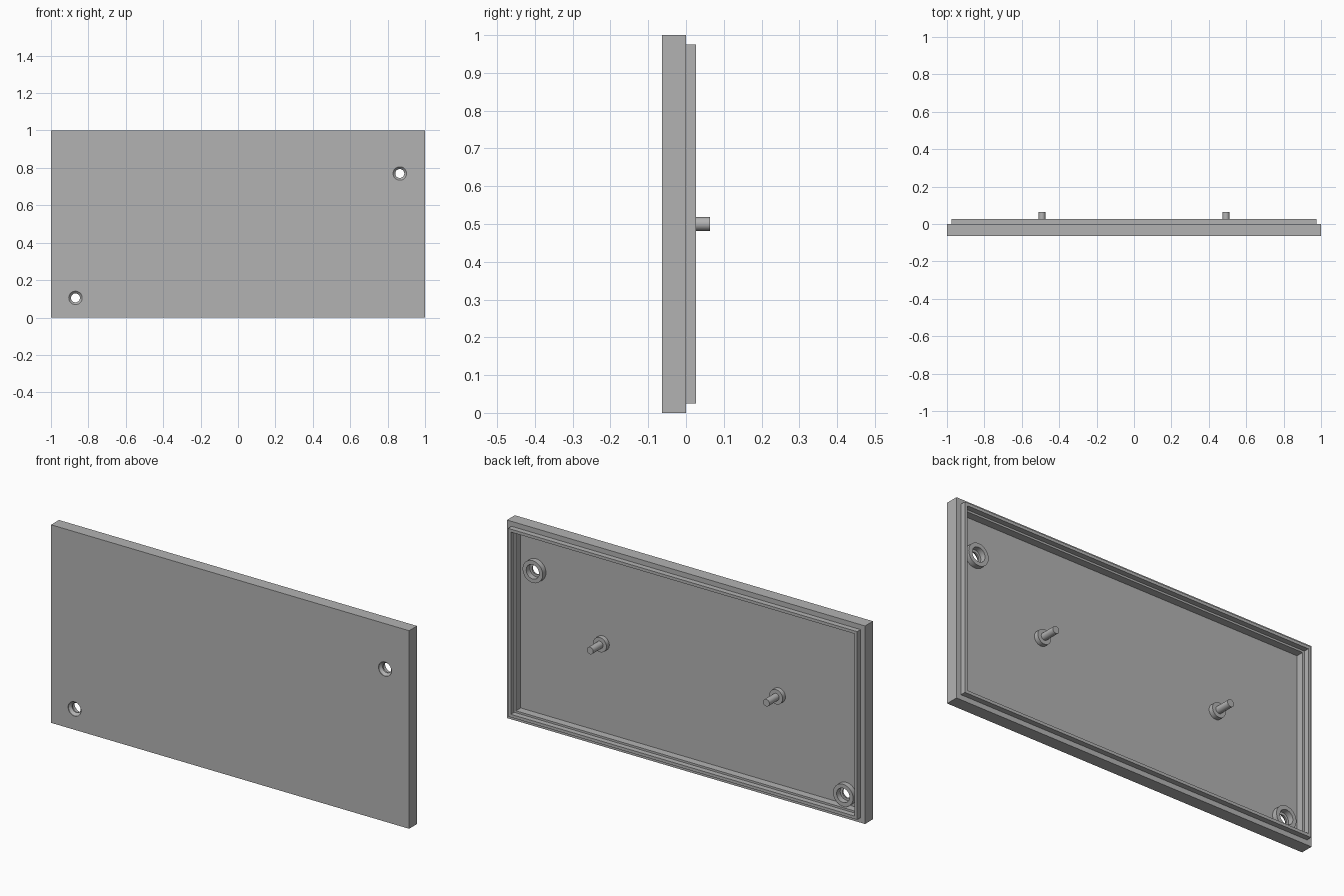
import bpy, bmesh, math

cube = bpy.data.objects.get("Cube")
if cube:
    bpy.data.objects.remove(cube, do_unlink=True)

grey = bpy.data.materials.new("plain_grey")
grey.use_nodes = True
colour = (0.45, 0.45, 0.45, 1)
grey.diffuse_color = colour
grey.node_tree.nodes["Principled BSDF"].inputs["Base Color"].default_value = colour


def loft(name, loops):
    """Skin a list of closed loops and cap both ends."""
    bm = bmesh.new()
    rings = [[bm.verts.new(p) for p in loop] for loop in loops]
    n = len(rings[0])
    for a, b in zip(rings, rings[1:]):
        for i in range(n):
            j = (i + 1) % n
            bm.faces.new((a[i], a[j], b[j], b[i]))
    bm.faces.new(rings[0])
    bm.faces.new(rings[-1])
    bmesh.ops.recalc_face_normals(bm, faces=bm.faces)
    mesh = bpy.data.meshes.new(name)
    bm.to_mesh(mesh)
    bm.free()
    mesh.materials.append(grey)
    obj = bpy.data.objects.new(name, mesh)
    bpy.context.collection.objects.link(obj)
    return obj


def rectangle(inset, y):
    w, low, high = 1 - inset, inset, 1 - inset
    return [(-w, y, low), (w, y, low), (w, y, high), (-w, y, high)]


def turned(name, x, z, profile, sides=48):
    """Round part about an axis along y, from (radius, y) pairs."""
    turns = [2 * math.pi * i / sides for i in range(sides)]
    return loft(name, [[(x + r * math.cos(t), y, z + r * math.sin(t)) for t in turns]
                       for r, y in profile])


def activate(obj):
    bpy.ops.object.select_all(action='DESELECT')
    obj.select_set(True)
    bpy.context.view_layer.objects.active = obj


def cut(obj, cutter):
    mod = obj.modifiers.new("hole", 'BOOLEAN')
    mod.operation = 'DIFFERENCE'
    mod.solver = 'EXACT'
    mod.object = cutter
    activate(obj)
    bpy.ops.object.modifier_apply(modifier=mod.name)


FRONT, RIM, LIP, FLOOR, BOSS = -0.063, 0.0, 0.027, -0.038, -0.012
BURIED = FLOOR - 0.004

# Panel: outer wall, rim, raised lip, inner ledge and recessed floor
panel = loft("cover_panel", [rectangle(d, y) for d, y in (
    (0, FRONT), (0, RIM), (0.025, RIM), (0.025, LIP),
    (0.04, LIP), (0.04, RIM), (0.05, RIM), (0.05, FLOOR))])
rounds = [panel]

# Screw bosses with countersunk through holes
for side, x, z in (("left", 0.865, 0.77), ("right", -0.869, 0.105)):
    boss = turned(side + "_screw_boss", x, z, [(0.056, BURIED), (0.056, BOSS)])
    hole = turned("hole_cutter", x, z, [
        (0.036, -0.08), (0.036, -0.06), (0.024, -0.048),
        (0.024, -0.0405), (0.036, -0.0405), (0.036, 0.02)])
    hole.hide_render = True
    cut(panel, hole)
    cut(boss, hole)
    bpy.data.objects.remove(hole, do_unlink=True)
    rounds.append(boss)

# Locating pins on stepped shoulders
for side, x in (("left", 0.492), ("right", -0.492)):
    rounds.append(turned(side + "_locating_pin", x, 0.5, [
        (0.037, BURIED), (0.037, BOSS - 0.003), (0.018, BOSS - 0.003), (0.018, 0.063)]))

for obj in rounds:
    activate(obj)
    bpy.ops.object.shade_smooth_by_angle(angle=math.radians(30))
